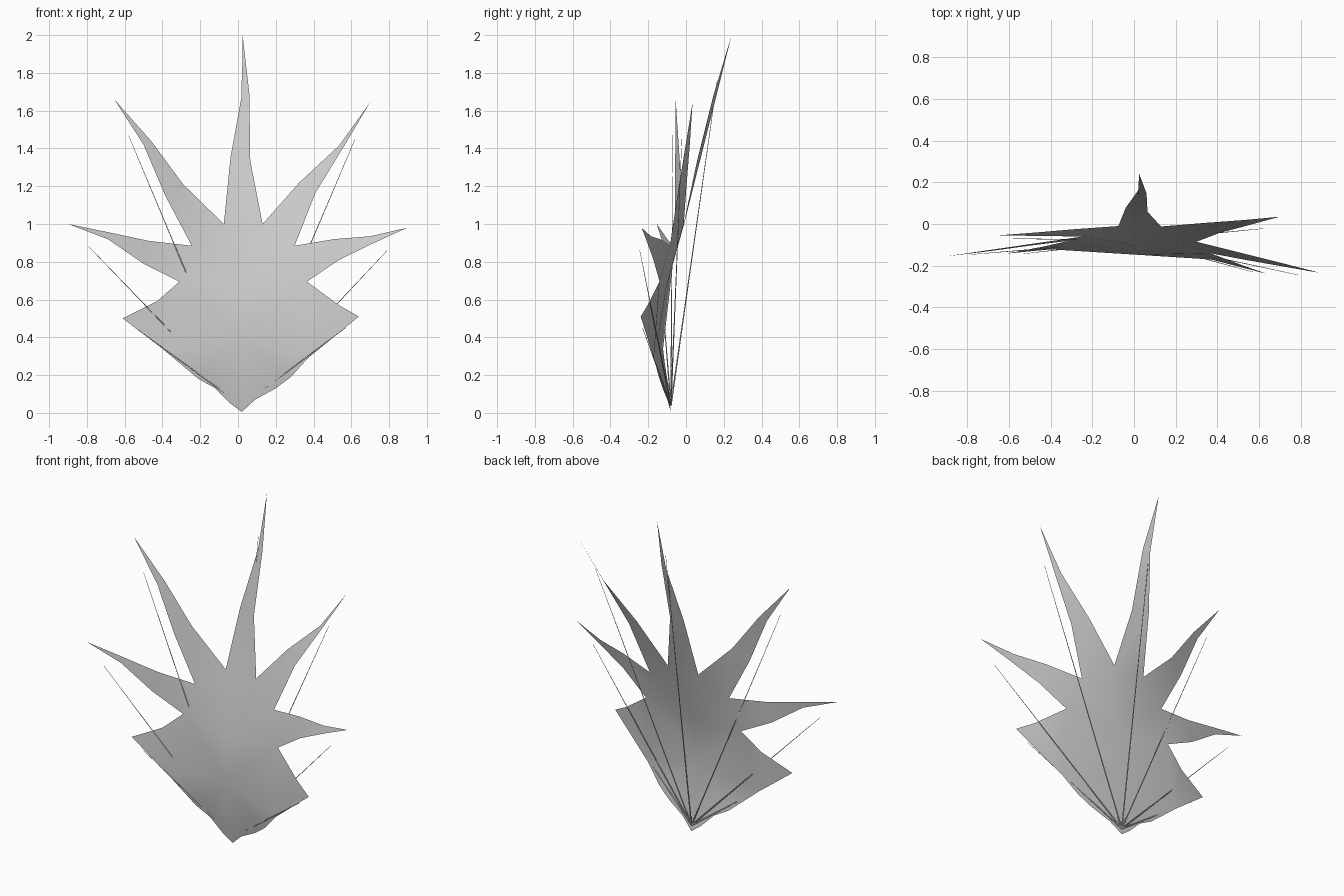
import bpy, bmesh
from mathutils import Vector

if "Cube" in bpy.data.objects:
    bpy.data.objects.remove(bpy.data.objects["Cube"])

# Key points (x, y, z): stem base, centre-line points, then notches and lobe tips per side
BASE, C1, C2 = (0.02, -0.08, 0.005), (0.02, -0.148, 0.40), (0.02, -0.105, 0.66)
TOP = (0.025, 0.24, 1.995)
RIGHT = dict(
    notches=[(0.365, -0.14, 0.695), (0.30, -0.085, 0.885), (0.13, -0.012, 1.0)],
    tips=[(0.64, -0.24, 0.51), (0.895, -0.235, 0.98), (0.70, 0.035, 1.645)],
    lower=[(0.09, 0.07), (0.20, 0.13), (0.28, 0.19), (0.37, 0.29)],
    shoulder=(0.535, 0.57),
    mid=[(0.535, 0.81), (0.72, 0.90), (0.51, 0.92), (0.70, 0.935)],
    upper=[(0.41, 1.165), (0.56, 1.41), (0.325, 1.22), (0.535, 1.415)])
LEFT = dict(
    notches=[(-0.31, -0.08, 0.695), (-0.245, -0.06, 0.885), (-0.075, -0.01, 1.0)],
    tips=[(-0.61, -0.142, 0.50), (-0.90, -0.155, 1.0), (-0.655, -0.055, 1.66)],
    lower=[(-0.04, 0.05), (-0.12, 0.13), (-0.21, 0.18), (-0.40, 0.34)],
    shoulder=(-0.43, 0.59),
    mid=[(-0.50, 0.79), (-0.69, 0.92), (-0.47, 0.91), (-0.69, 0.957)],
    upper=[(-0.385, 1.15), (-0.50, 1.42), (-0.29, 1.21), (-0.46, 1.44)])

bm = bmesh.new()


def face(*pts):
    bm.faces.new([bm.verts.new(p) for p in pts])


def between(xz, a, b, dy=0.0):
    """Lift an outline point to 3D, taking depth from its position along a-b."""
    ab = Vector((b[0] - a[0], b[2] - a[2]))
    t = Vector((xz[0] - a[0], xz[1] - a[2])).dot(ab) / ab.length_squared
    return (xz[0], a[1] + (b[1] - a[1]) * t + dy, xz[1])


def lobe(n0, n1, tip, edge, twist=0.0):
    """Spiky lobe: two edges running from its notches to the tip."""
    a1, a2 = [between(p, n0, tip, -twist) for p in edge[:2]]
    b1, b2 = [between(p, n1, tip) for p in edge[2:]]
    face(n0, a1, b1, n1)
    face(a1, a2, b2, b1)
    face(a2, tip, b2)


# Leaf blade, one half at a time
for s in (RIGHT, LEFT):
    na, nb, nc = s["notches"]
    low, mid, up = s["tips"]
    e = [between(p, BASE, low) for p in s["lower"]]
    u = between(s["shoulder"], na, low)
    for tri in [(BASE, e[0], C1), (e[0], e[1], C1), (e[1], e[2], C1), (e[2], e[3], C1),
                (e[3], na, C1), (C1, na, C2), (C2, na, nb), (C2, nb, nc),
                (e[3], low, u), (e[3], u, na)]:
        face(*tri)
    lobe(na, nb, mid, s["mid"])
    lobe(nb, nc, up, s["upper"])

# Top lobe and the core patch below it
nr, nl = RIGHT["notches"][2], LEFT["notches"][2]
face(C2, nr, nl)
lobe(nr, nl, TOP, [(0.065, 1.335), (0.06, 1.69), (-0.04, 1.35), (0.02, 1.68)], twist=0.015)

bmesh.ops.remove_doubles(bm, verts=bm.verts, dist=0.0005)
bmesh.ops.recalc_face_normals(bm, faces=bm.faces)
mesh = bpy.data.meshes.new("leaf_blade")
bm.to_mesh(mesh)
bm.free()
mesh.shade_smooth()
bpy.context.collection.objects.link(bpy.data.objects.new("leaf_blade", mesh))

# Thin straight veins fanning from the base to each lobe
start = Vector((0.02, -0.08, 0.04))
ends = [(0.02, 0.165, 1.76), (-0.58, -0.07, 1.47), (0.62, -0.022, 1.45), (-0.79, -0.147, 0.88),
        (0.79, -0.245, 0.86), (-0.53, -0.143, 0.44), (0.57, -0.23, 0.45)]
for i, end in enumerate(ends):
    d = Vector(end) - start
    bpy.ops.mesh.primitive_cone_add(vertices=6, radius1=0.004, radius2=0.001, depth=d.length,
                                    location=start + d / 2,
                                    rotation=d.to_track_quat('Z', 'Y').to_euler())
    bpy.context.object.name = f"leaf_vein_{i + 1}"
    bpy.ops.object.shade_smooth_by_angle()
